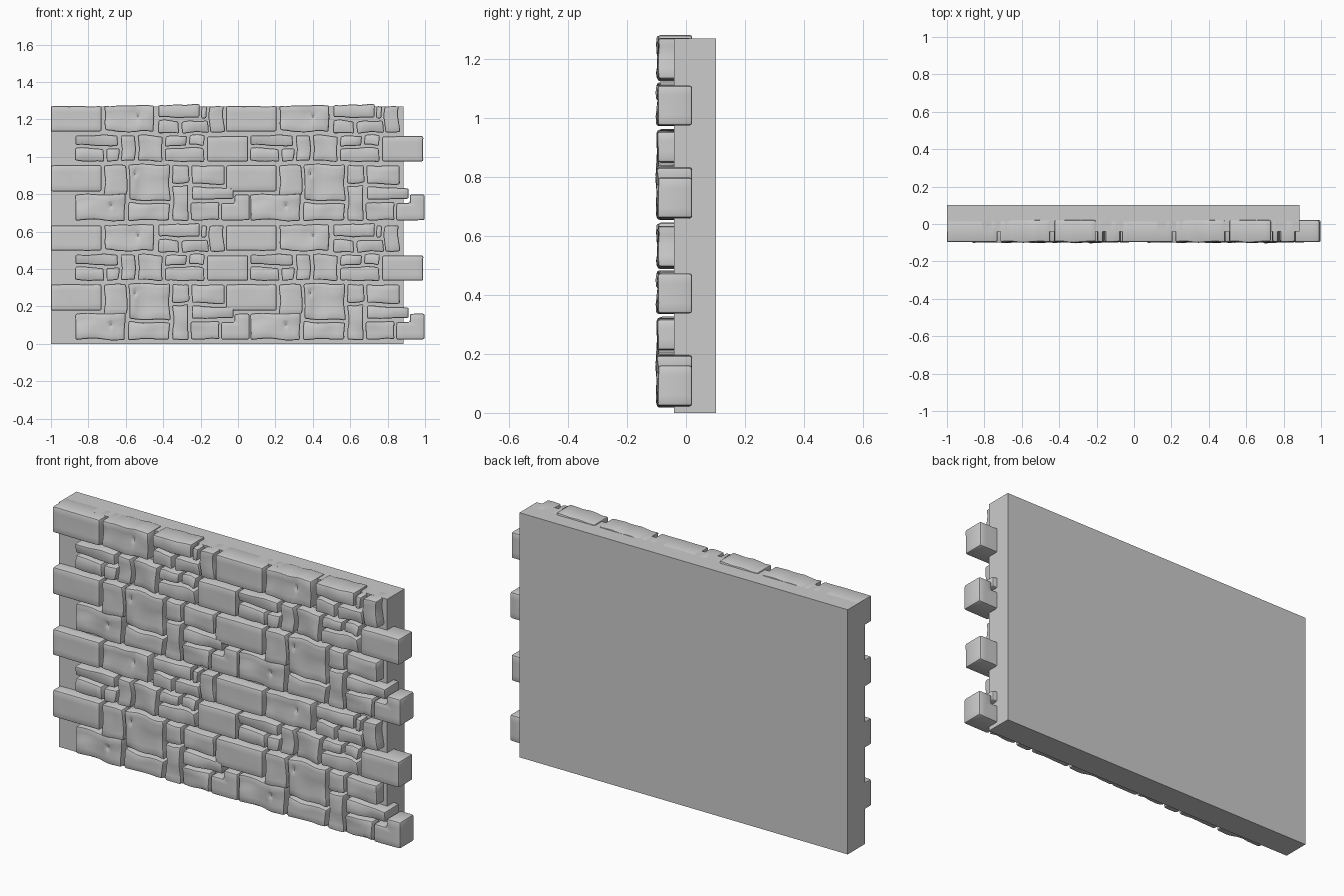
import bpy, bmesh, math
from mathutils import Vector, noise

if "Cube" in bpy.data.objects:
    bpy.data.objects.remove(bpy.data.objects["Cube"])

STEP_X, STEP_Z = 0.936, 0.637      # repeat of the stone pattern
FRONT, BACK = -0.096, 0.021        # stone depth


def finish(name, bm):
    bmesh.ops.recalc_face_normals(bm, faces=bm.faces)
    mesh = bpy.data.meshes.new(name)
    bm.to_mesh(mesh)
    bm.free()
    obj = bpy.data.objects.new(name, mesh)
    bpy.context.collection.objects.link(obj)
    return obj


def cut(bm, axis, pos):
    co, no = Vector(), Vector()
    co[axis], no[axis] = pos, 1
    bmesh.ops.bisect_plane(bm, geom=bm.verts[:] + bm.edges[:] + bm.faces[:],
                           plane_co=co, plane_no=no)


def stone(name, outline, wave=0.008, chip=None):
    """Bevelled prism, cut into a grid and gently warped; repeated 2 x 2."""
    bm = bmesh.new()
    face = bm.faces.new([bm.verts.new((x, FRONT, z)) for x, z in outline])
    ext = bmesh.ops.extrude_face_region(bm, geom=[face])
    for v in ext["geom"]:
        if isinstance(v, bmesh.types.BMVert):
            v.co.y = BACK
    bmesh.ops.recalc_face_normals(bm, faces=bm.faces)
    bmesh.ops.bevel(bm, geom=bm.edges[:], offset=0.009, segments=2,
                    profile=0.5, affect='EDGES')
    # grid lines that let the stone bend
    for axis, vals in ((0, [p[0] for p in outline]), (2, [p[1] for p in outline])):
        lo, hi = min(vals), max(vals)
        n = max(2, round((hi - lo) / 0.035))
        for i in range(1, n):
            cut(bm, axis, lo + (hi - lo) * i / n)
    if chip:
        for d in (-0.016, -0.008, 0, 0.008, 0.016):
            cut(bm, 0, chip[0] + d)
            cut(bm, 2, chip[1] + 1.4 * d)
    # uneven, hand-cut surface
    for v in bm.verts:
        p = v.co.copy()
        q = Vector((p.x * 11, 0, p.z * 11))
        v.co.x += wave * 0.8 * noise.noise(q)
        v.co.z += wave * noise.noise(q + Vector((7, 3, 1)))
        if p.y < -0.05:
            v.co.y += wave * 0.9 * noise.noise(q + Vector((2, 9, 5)))
            if chip:
                r = math.hypot(p.x - chip[0], (p.z - chip[1]) / 1.4)
                v.co.y += 0.010 * max(0, 1 - r / 0.015)
    obj = finish(name, bm)
    obj.data.shade_smooth()
    obj.data.set_sharp_from_angle(angle=math.radians(30))
    for label, off in (("columns", (STEP_X, 0, 0)), ("rows", (0, 0, -STEP_Z))):
        arr = obj.modifiers.new(label, 'ARRAY')
        arr.count = 2
        arr.use_relative_offset = False
        arr.use_constant_offset = True
        arr.constant_offset_displace = off


# backing slab
bm = bmesh.new()
bmesh.ops.create_cube(bm, size=1)
for v in bm.verts:
    v.co = (-1 if v.co.x < 0 else 0.885, -0.04 if v.co.y < 0 else 0.102,
            0 if v.co.z < 0 else 1.27)
finish("backing_slab", bm)

# stones of one pattern tile: left, right, bottom, top
course_a = [(-1, -.73, 1.135, 1.27), (-.715, -.45, 1.135, 1.275),
            (-.43, -.205, 1.21, 1.277), (-.43, -.315, 1.13, 1.195),
            (-.30, -.16, 1.13, 1.192), (-.195, -.165, 1.205, 1.27),
            (-.153, -.075, 1.135, 1.27)]
course_b = [(-.87, -.645, 1.06, 1.115), (-.87, -.715, .975, 1.045),
            (-.70, -.637, .975, 1.048), (-.625, -.55, .975, 1.115),
            (-.535, -.405, .975, 1.115), (-.39, -.18, .975, 1.045),
            (-.39, -.275, 1.057, 1.115), (-.26, -.18, 1.057, 1.115),
            (-.165, .055, .975, 1.11)]
course_c = [(-1, -.73, .815, .955), (-.715, -.597, .795, .955),
            (-.585, -.365, .765, .955), (-.35, -.26, .863, .955),
            (-.245, -.075, .85, .955), (-.245, -.028, .77, .835),
            (-.35, -.267, .655, .85)]
course_d = [(-.87, -.605, .66, .80), (-.588, -.365, .66, .752),
            (-.255, -.10, .66, .755)]
chips = {"a2": (-.53, 1.215), "c3": (-.55, .91), "d1": (-.68, .745)}
square_cut = {"a1", "c1", "b9"}

for row, course in zip("abcd", (course_a, course_b, course_c, course_d)):
    for i, (l, r, b, t) in enumerate(course, 1):
        key = f"{row}{i}"
        stone("stone_" + key, [(l, b), (r, b), (r, t), (l, t)],
              0.002 if key in square_cut else 0.012, chips.get(key))

# notched end stone
stone("stone_notched", [(-.09, .66), (.062, .66), (.062, .797), (-.018, .797),
                        (-.018, .752), (-.09, .752)], 0.002)
